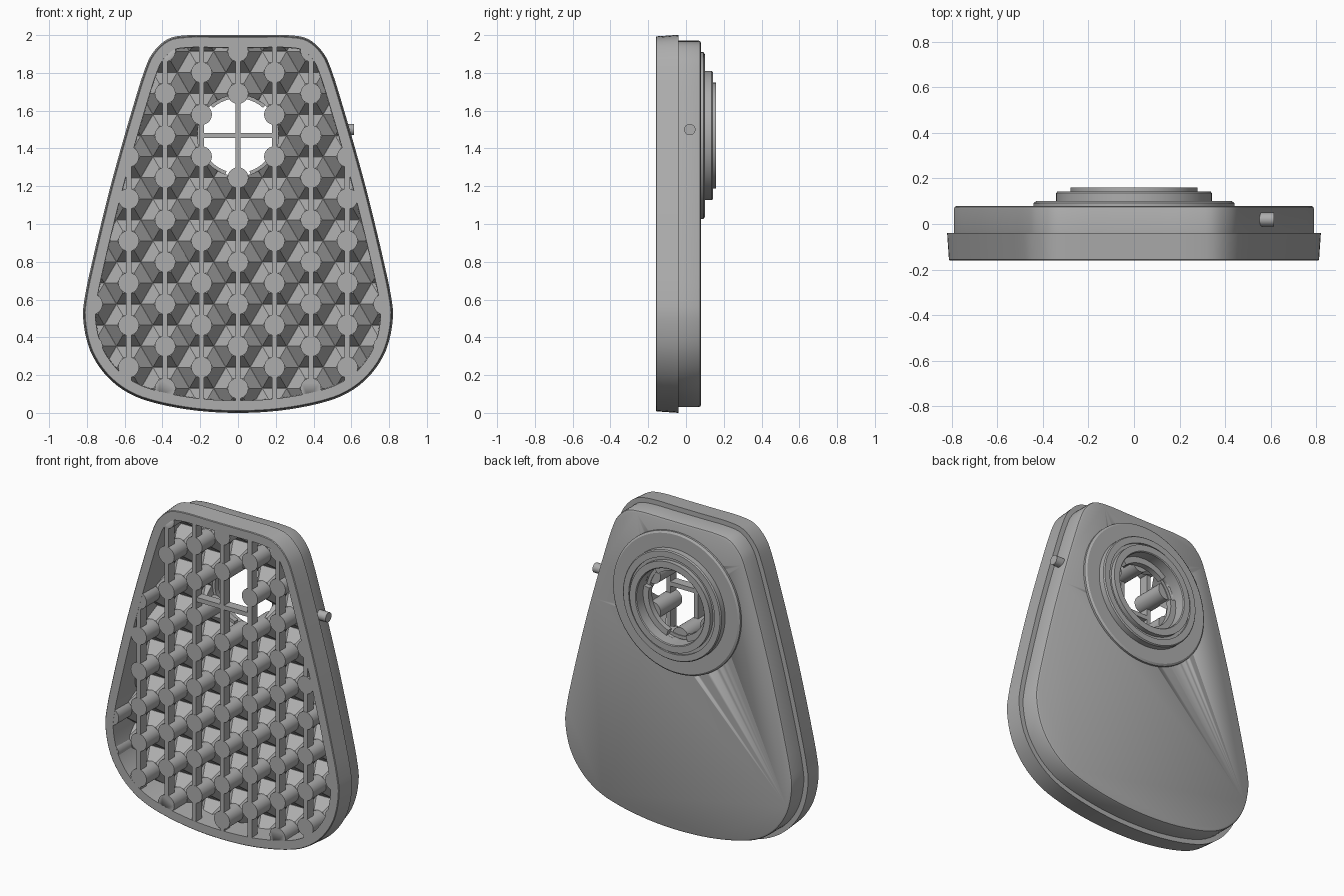
import bpy, bmesh
from math import sin, cos, pi, radians, sqrt
from mathutils import Vector

if "Cube" in bpy.data.objects:
    bpy.data.objects.remove(bpy.data.objects["Cube"], do_unlink=True)

grey = bpy.data.materials.new("plain grey plastic")
grey.use_nodes = True
COLOUR = (0.42, 0.42, 0.42, 1)
grey.diffuse_color = COLOUR
grey.node_tree.nodes["Principled BSDF"].inputs["Base Color"].default_value = COLOUR

PITCH, COL = 0.223, 0.193          # lattice spacing
PORT_Z = 0.13 + 6 * PITCH          # centre of the round port
FRONT, FLOOR, BACK = -0.16, 0.05, 0.08


def loft(name, solids, wrap=False, smooth=True):
    """Each solid is a list of (xz loop, y) sections skinned together."""
    bm = bmesh.new()
    for sections in solids:
        rings = [[bm.verts.new((x, y, z)) for x, z in loop] for loop, y in sections]
        pairs = list(zip(rings, rings[1:]))
        if wrap:
            pairs.append((rings[-1], rings[0]))
        else:
            bm.faces.new(rings[0])
            bm.faces.new(rings[-1])
        n = len(rings[0])
        for a, b in pairs:
            for i in range(n):
                j = (i + 1) % n
                bm.faces.new((a[i], a[j], b[j], b[i]))
    bmesh.ops.recalc_face_normals(bm, faces=bm.faces[:])
    mesh = bpy.data.meshes.new(name)
    bm.to_mesh(mesh)
    bm.free()
    mesh.materials.append(grey)
    obj = bpy.data.objects.new(name, mesh)
    bpy.context.scene.collection.objects.link(obj)
    if smooth:
        activate(obj)
        bpy.ops.object.shade_smooth_by_angle(angle=radians(30))
    return obj


def activate(obj):
    bpy.ops.object.select_all(action='DESELECT')
    obj.select_set(True)
    bpy.context.view_layer.objects.active = obj


def cut(obj, cutter, operation):
    mod = obj.modifiers.new("cut", 'BOOLEAN')
    mod.object, mod.operation, mod.solver = cutter, operation, 'EXACT'
    activate(obj)
    bpy.ops.object.modifier_apply(modifier=mod.name)


def circle(x, z, r, n=24):
    return [(x + r * cos(2 * pi * i / n), z + r * sin(2 * pi * i / n)) for i in range(n)]


def box(x0, x1, z0, z1):
    return [(x0, z0), (x1, z0), (x1, z1), (x0, z1)]


# Tapered case outline: right half mirrored, then smoothed
half = [(0.22, 0.012), (0.43, 0.05), (0.58, 0.105), (0.70, 0.20), (0.785, 0.335),
        (0.82, 0.50), (0.808, 0.63), (0.772, 0.80), (0.725, 1.0), (0.675, 1.2),
        (0.62, 1.4), (0.562, 1.6), (0.50, 1.8), (0.452, 1.905), (0.37, 1.98),
        (0.26, 2.0), (0.1, 2.0)]
ctrl = [Vector(p) for p in [(0, 0)] + half + [(-x, z) for x, z in reversed(half)]]
base = []
for i in range(len(ctrl)):
    p0, p1, p2, p3 = (ctrl[(i + k) % len(ctrl)] for k in (-1, 0, 1, 2))
    for s in range(4):
        t = s / 4
        base.append(p1 + (p2 - p0) * t / 2 + (2 * p0 - 5 * p1 + 4 * p2 - p3) * t * t / 2
                    + (3 * p1 - p0 - 3 * p2 + p3) * t ** 3 / 2)


def outline(inset):
    pts = []
    for i, p in enumerate(base):
        d = (base[(i + 1) % len(base)] - base[i - 1]).normalized()
        pts.append((p.x - d.y * inset, p.y + d.x * inset))
    return pts


# Cutters
port_cutter = loft("port_cutter", [[(circle(0, PORT_Z, 0.235, 64), -0.02),
                                    (circle(0, PORT_Z, 0.235, 64), 0.3)]])
lattice_cutter = loft("lattice_cutter", [[(circle(0, PORT_Z, 0.215, 64), -0.3),
                                          (circle(0, PORT_Z, 0.215, 64), 0.3)]])
cavity = loft("cavity_cutter", [[(outline(0.047), -0.3), (outline(0.047), 0.3)]])

# Case: open tray with a wide front flange and a rounded back
case = loft("case", [[(outline(0.068), FLOOR), (outline(0.065), FRONT),
                      (outline(0.012), FRONT), (outline(0.008), FRONT + 0.004),
                      (outline(0), -0.04), (outline(0.03), -0.04),
                      (outline(0.03), 0.066), (outline(0.034), 0.075),
                      (outline(0.044), BACK)]])
cut(case, port_cutter, 'DIFFERENCE')

# Stepped connector collar on the back
profile = [(0.235, 0.05), (0.235, 0.155), (0.24, 0.16), (0.28, 0.16), (0.28, 0.132),
           (0.298, 0.132), (0.298, 0.143), (0.336, 0.143), (0.342, 0.136), (0.342, 0.10),
           (0.43, 0.10), (0.442, 0.092), (0.442, 0.07), (0.3, 0.07)]
loft("connector_collar", [[(circle(0, PORT_Z, r, 72), y) for r, y in profile]], wrap=True)

# Three locking tabs inside the port
tabs = []
for middle in (90, 210, 330):
    arc = [radians(middle - 42 + 7 * i) for i in range(13)]
    loop = [(0.198 * cos(a), PORT_Z + 0.198 * sin(a)) for a in arc]
    loop += [(0.245 * cos(a), PORT_Z + 0.245 * sin(a)) for a in reversed(arc)]
    tabs.append([(loop, 0.055), (loop, 0.09)])
loft("locking_tabs", tabs)

# Triangular lattice of posts on hexagonal pedestals
posts, pedestals = [], []
for col in range(-4, 5):
    for row in range(-1, 10):
        x, z = col * COL, 0.13 + PITCH * row + (PITCH / 2 if col % 2 else 0)
        hexagon = PITCH / sqrt(3) - 0.001
        pedestals.append([(circle(x, z, hexagon, 6), FLOOR + 0.01),
                          (circle(x, z, hexagon, 6), FLOOR - 0.005),
                          (circle(x, z, 0.06, 6), -0.03)])
        if (col, row) != (0, 6):
            posts.append([(circle(x, z, 0.055), FRONT + 0.0005),
                          (circle(x, z, 0.055), FLOOR + 0.005)])
pedestal_obj = loft("hex_pedestals", pedestals, smooth=False)
cut(pedestal_obj, cavity, 'INTERSECT')
cut(pedestal_obj, lattice_cutter, 'DIFFERENCE')
post_obj = loft("grille_posts", posts)
cut(post_obj, cavity, 'INTERSECT')

# Upright bars and the short cross bar in front of the port
bars = [[(box(c * COL - 0.014, c * COL + 0.014, -0.1, 2.1), y) for y in (FRONT + 0.001, -0.10)]
        for c in range(-3, 4)]
bar_obj = loft("grille_bars", bars, smooth=False)
cut(bar_obj, cavity, 'INTERSECT')
loft("cross_bar", [[(box(-COL, COL, PORT_Z - 0.014, PORT_Z + 0.014), y)
                    for y in (FRONT + 0.0015, -0.10)]], smooth=False)

# Small round peg on the left wall
bpy.ops.mesh.primitive_cylinder_add(vertices=24, radius=0.03, depth=0.08,
                                    location=(0.575, 0.02, 1.5), rotation=(0, pi / 2, 0))
peg = bpy.context.object
peg.name = "side_peg"
peg.data.materials.append(grey)
bpy.ops.object.shade_smooth_by_angle(angle=radians(30))

for helper in (port_cutter, lattice_cutter, cavity):
    bpy.data.objects.remove(helper, do_unlink=True)
